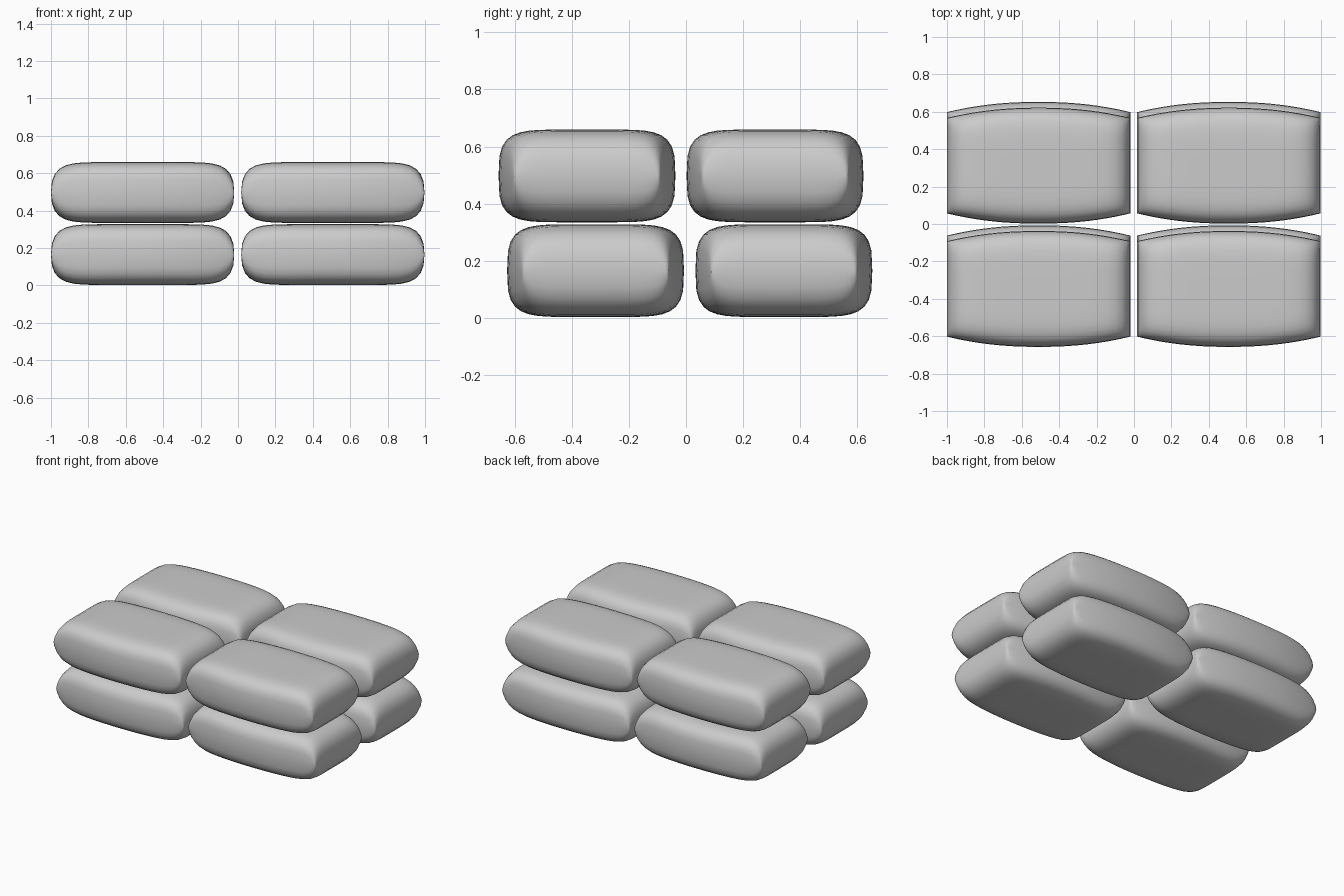
import bpy, bmesh, math

if "Cube" in bpy.data.objects:
    bpy.data.objects.remove(bpy.data.objects["Cube"])

HX, HY, HZ = 0.49, 0.31, 0.1625   # half sizes of one sack
N = 22                            # grid divisions per side


def spaced(i):
    # grid lines crowd towards the rim, where the sack curves most
    return math.sin(math.pi / 2 * (2 * i / N - 1))


def surface(s, t, side):
    # straight ends, bowed long sides, plump top and bottom
    y_half = HY - 0.055 * abs(s) ** 2.2
    f = max(0, 1 - abs(s) ** 8) ** 0.4
    g = max(0, 1 - abs(t) ** 6) ** 0.3
    return (HX * s, y_half * t, side * HZ * f * g)


def sack_mesh():
    bm = bmesh.new()
    for side in (1, -1):
        v = [[bm.verts.new(surface(spaced(i), spaced(j), side))
              for j in range(N + 1)] for i in range(N + 1)]
        for i in range(N):
            for j in range(N):
                quad = [v[i][j], v[i + 1][j], v[i + 1][j + 1], v[i][j + 1]]
                bm.faces.new(quad if side > 0 else quad[::-1])
    # join both halves along the seam
    bmesh.ops.remove_doubles(bm, verts=bm.verts, dist=0.0005)
    bmesh.ops.recalc_face_normals(bm, faces=bm.faces)
    mesh = bpy.data.meshes.new("sack")
    bm.to_mesh(mesh)
    bm.free()
    return mesh


# two layers of four sacks, the layers slightly shifted in depth
layers = {"lower": (0.165, (-0.317, 0.343)), "upper": (0.497, (-0.347, 0.312))}
for layer, (z, rows) in layers.items():
    for row, y in zip(("front", "back"), rows):
        for col, x in (("left", -0.51), ("right", 0.507)):
            ob = bpy.data.objects.new(f"{layer}_{row}_{col}_sack", sack_mesh())
            ob.location = (x, y, z)
            bpy.context.collection.objects.link(ob)
            ob.select_set(True)
            bpy.context.view_layer.objects.active = ob

bpy.ops.object.shade_smooth_by_angle(angle=math.radians(50))
